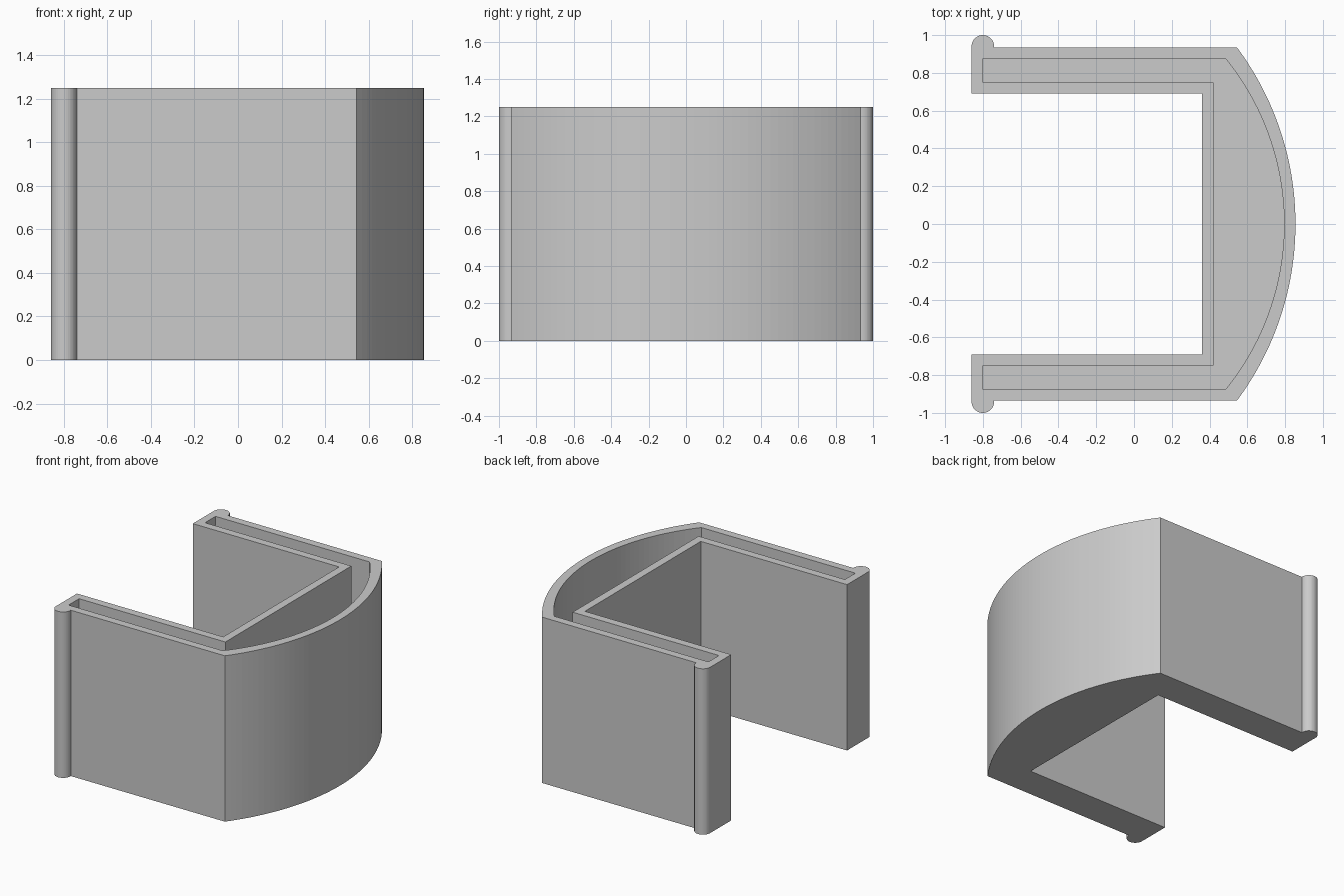
import bpy
import bmesh
from math import sin, cos, pi, asin

HEIGHT = 1.25
WALL = 0.06

if "Cube" in bpy.data.objects:
    bpy.data.objects.remove(bpy.data.objects["Cube"])

grey = bpy.data.materials.new("light grey plastic")
grey.use_nodes = True
colour = (0.6, 0.6, 0.6, 1.0)
grey.diffuse_color = colour
grey.node_tree.nodes["Principled BSDF"].inputs["Base Color"].default_value = colour


def bow(edge_x, half, rise, steps=48):
    """Shallow arc bulging to +x, from -half to +half in y."""
    radius = (half * half + rise * rise) / (2 * rise)
    centre = edge_x + rise - radius
    span = asin(half / radius)
    angles = [span * (2 * i / steps - 1) for i in range(steps + 1)]
    return [(centre + radius * cos(a), radius * sin(a)) for a in angles]


def bead(x, y, r, steps=20):
    """Half round lip on the +y side, from +x round to -x."""
    return [(x + r * cos(pi * i / steps), y + r * sin(pi * i / steps))
            for i in range(steps + 1)]


def mirrored(points):
    return [(x, -y) for x, y in reversed(points)]


def prism(name, outline, z0, z1):
    bm = bmesh.new()
    base = bm.faces.new([bm.verts.new((x, y, z0)) for x, y in outline])
    top = bmesh.ops.extrude_face_region(bm, geom=[base])["geom"]
    moved = [v for v in top if isinstance(v, bmesh.types.BMVert)]
    bmesh.ops.translate(bm, verts=moved, vec=(0, 0, z1 - z0))
    bmesh.ops.recalc_face_normals(bm, faces=bm.faces)
    mesh = bpy.data.meshes.new(name)
    bm.to_mesh(mesh)
    bm.free()
    mesh.materials.append(grey)
    obj = bpy.data.objects.new(name, mesh)
    bpy.context.collection.objects.link(obj)
    return obj


# Outer body: two arms with lips, joined by a bowed front
arm = [(-0.74, 0.935)] + bead(-0.80, 0.94, WALL) + [(-0.86, 0.69), (0.36, 0.69)]
body = prism("clip_body", bow(0.545, 0.935, 0.31) + arm + mirrored(arm), 0, HEIGHT)

# Hollow inside, open at the top and closed by a floor
slot = [(-0.80, 0.875), (-0.80, 0.75), (0.42, 0.75)]
cavity = prism("cavity_cutter", bow(0.485, 0.875, 0.31) + slot + mirrored(slot),
               WALL, HEIGHT + 0.1)
cavity.hide_render = True

cut = body.modifiers.new("hollow", "BOOLEAN")
cut.operation = "DIFFERENCE"
cut.solver = "EXACT"
cut.object = cavity
bpy.context.view_layer.objects.active = body
body.select_set(True)
bpy.ops.object.modifier_apply(modifier=cut.name)
bpy.data.objects.remove(cavity)
